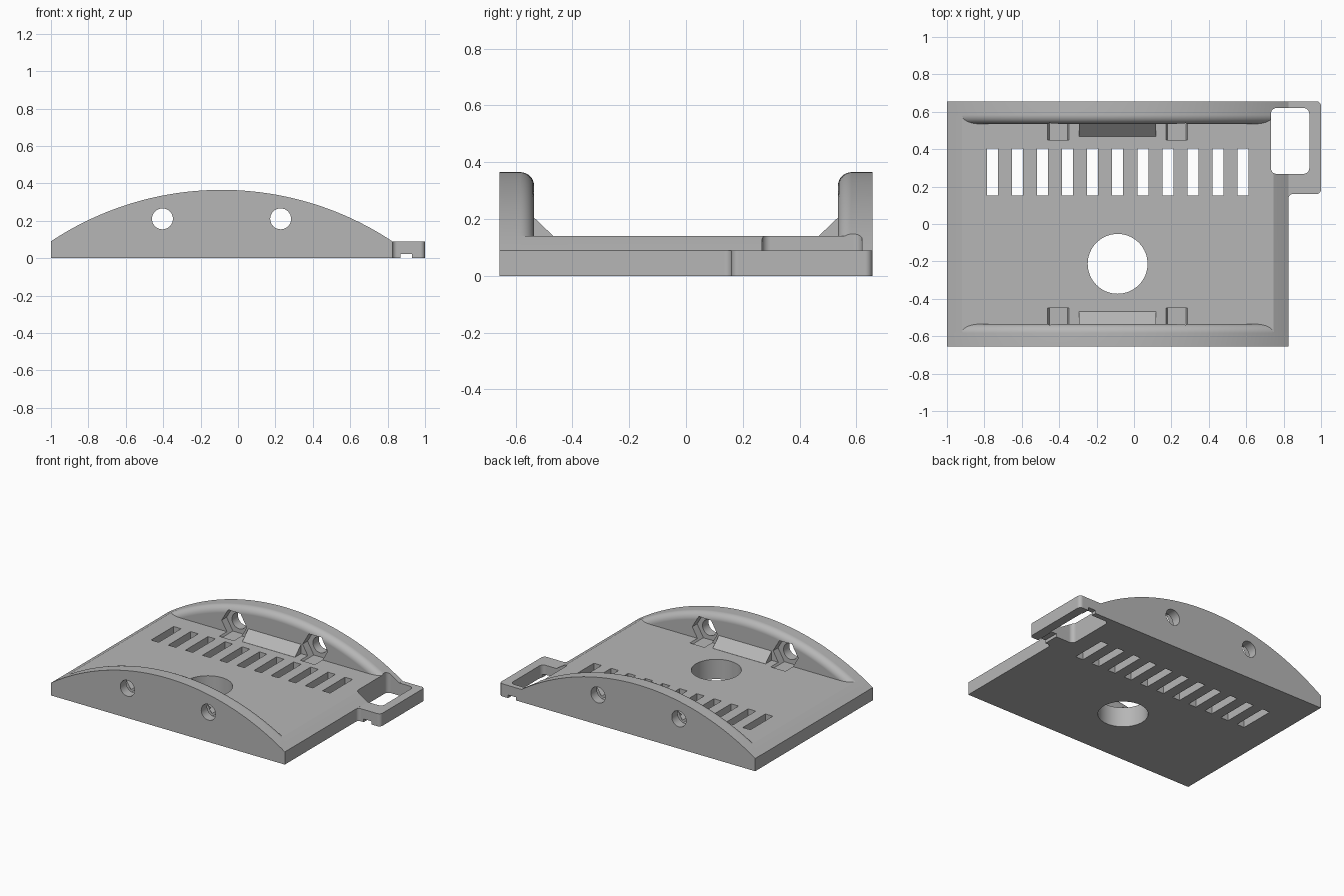
import bpy, bmesh
from math import sin, cos, pi, sqrt, radians

if "Cube" in bpy.data.objects:
    bpy.data.objects.remove(bpy.data.objects["Cube"], do_unlink=True)

grey = bpy.data.materials.new("plain_grey")
grey.use_nodes = True
grey.diffuse_color = (0.47, 0.47, 0.47, 1)
grey.node_tree.nodes["Principled BSDF"].inputs["Base Color"].default_value = grey.diffuse_color

# Main dimensions
LEFT, RIGHT, DEPTH, WALL_IN = -1.0, 0.825, 0.656, 0.535
EDGE_Z, FLOOR_Z, TOP_Z = 0.09, 0.14, 0.365
MID, HALF = (LEFT + RIGHT) / 2, (RIGHT - LEFT) / 2
RISE = TOP_Z - EDGE_Z
RADIUS = (HALF ** 2 + RISE ** 2) / (2 * RISE)


def arc_z(x):
    return TOP_Z - RADIUS + sqrt(RADIUS ** 2 - (x - MID) ** 2)


def arc_points(x0, x1, n):
    xs = [x0 + (x1 - x0) * i / n for i in range(n + 1)]
    return [(x, arc_z(x)) for x in xs]


def circle(u, v, r, n, start=0.0, sweep=2 * pi):
    """Points on a circle, or on an arc when sweep is partial."""
    full = abs(sweep) > 6
    steps = n if full else n - 1
    return [(u + r * cos(start + sweep * i / steps),
             v + r * sin(start + sweep * i / steps)) for i in range(n)]


def rounded_rect(x0, x1, y0, y1, r):
    pts = []
    for k, (x, y) in enumerate([(x1 - r, y1 - r), (x0 + r, y1 - r),
                                (x0 + r, y0 + r), (x1 - r, y0 + r)]):
        pts += circle(x, y, r, 7, k * pi / 2, pi / 2)
    return pts


def prism(name, pts, axis, lo, hi, round_edge=None):
    """Extrude a 2D outline along an axis, optionally rounding chosen edges."""
    place = {"x": lambda p, w: (w, p[0], p[1]),
             "y": lambda p, w: (p[0], w, p[1]),
             "z": lambda p, w: (p[0], p[1], w)}[axis]
    bm = bmesh.new()
    a = [bm.verts.new(place(p, lo)) for p in pts]
    b = [bm.verts.new(place(p, hi)) for p in pts]
    bm.faces.new(a)
    bm.faces.new(b[::-1])
    for i in range(len(pts)):
        j = (i + 1) % len(pts)
        bm.faces.new((a[i], b[i], b[j], a[j]))
    bmesh.ops.recalc_face_normals(bm, faces=bm.faces[:])
    if round_edge:
        edges = [e for e in bm.edges if all(round_edge(v.co) for v in e.verts)]
        bmesh.ops.bevel(bm, geom=edges, offset=0.048, segments=8,
                        profile=0.5, affect="EDGES")
    mesh = bpy.data.meshes.new(name)
    bm.to_mesh(mesh)
    bm.free()
    mesh.materials.append(grey)
    ob = bpy.data.objects.new(name, mesh)
    bpy.context.collection.objects.link(ob)
    return ob


def boolean(body, other, operation):
    mod = body.modifiers.new(operation, "BOOLEAN")
    mod.operation, mod.solver, mod.object = operation, "EXACT", other
    bpy.context.view_layer.objects.active = body
    bpy.ops.object.modifier_apply(modifier=mod.name)
    bpy.data.objects.remove(other, do_unlink=True)


# Floor plate: flat on top, its two ends following the arch
reach = sqrt(RADIUS ** 2 - (FLOOR_Z - TOP_Z + RADIUS) ** 2)
outline = arc_points(LEFT, MID - reach, 6) + arc_points(MID + reach, RIGHT, 6)
outline = [(x, z - 0.0005) for x, z in outline] + [(RIGHT, 0), (LEFT, 0)]
body = prism("vented_cradle", outline, "y", -0.595, 0.595)

# Arched side walls with a rounded inner rim, and a sloped stop on each
parts = []
for s in (-1, 1):
    arch = arc_points(LEFT, RIGHT, 64) + [(RIGHT, 0), (LEFT, 0)]
    parts.append(prism("arched_wall", arch, "y", s * WALL_IN, s * DEPTH,
                       lambda c: abs(c.y) < WALL_IN + 0.01 and c.z > 0.05))
    ramp = [(0.467, FLOOR_Z), (0.467, 0.12), (0.56, 0.12), (0.56, 0.205), (WALL_IN, 0.205)]
    parts.append(prism("sloped_stop", [(s * y, z) for y, z in ramp], "x", -0.294, 0.118))

# Corner tab with rounded outer corners and a filleted root
r = 0.025
tab = [(0.77, DEPTH), (0.77, 0.16 - r)]
tab += circle(RIGHT + r, 0.16 - r, r, 7, pi, -pi / 2)
tab += circle(1 - r, 0.16 + r, r, 7, -pi / 2, pi / 2)
tab += circle(1 - r, DEPTH - r, r, 7, 0, pi / 2)
parts.append(prism("corner_tab", tab, "z", 0, EDGE_Z - 0.001))
for part in parts:
    boolean(body, part, "UNION")

# Openings: strap window, strap groove, round hole and vent slots
cuts = [
    prism("window_cut", rounded_rect(0.732, 0.937, 0.268, 0.62, 0.03), "z", -0.5, 0.6),
    prism("groove_cut", [(0.87, -0.1), (0.93, -0.1), (0.93, 0.022), (0.87, 0.022)], "y", 0.1, 0.8),
    prism("round_hole_cut", circle(MID, -0.213, 0.16, 64), "z", -0.5, 0.6),
]
for i in range(11):
    x = -0.786 + 0.1339 * i
    cuts.append(prism("vent_cut", [(x, 0.153), (x + 0.059, 0.153), (x + 0.059, 0.404), (x, 0.404)],
                      "z", -0.5, 0.6))

# Bolt holes through both walls, with hexagonal nut pockets inside
for x in (-0.404, 0.228):
    cuts.append(prism("bolt_cut", circle(x, 0.21, 0.056, 32), "y", -1, 1))
    for s in (-1, 1):
        cuts.append(prism("nut_cut", circle(x, 0.21, 0.098, 6), "y", s * 0.45, s * 0.59))
for cut in cuts:
    boolean(body, cut, "DIFFERENCE")

# Smooth arcs, crisp edges
bpy.ops.object.select_all(action="DESELECT")
body.select_set(True)
bpy.context.view_layer.objects.active = body
bpy.ops.object.shade_smooth_by_angle(angle=radians(25))
weighted = body.modifiers.new("even_shading", "WEIGHTED_NORMAL")
weighted.keep_sharp = True
